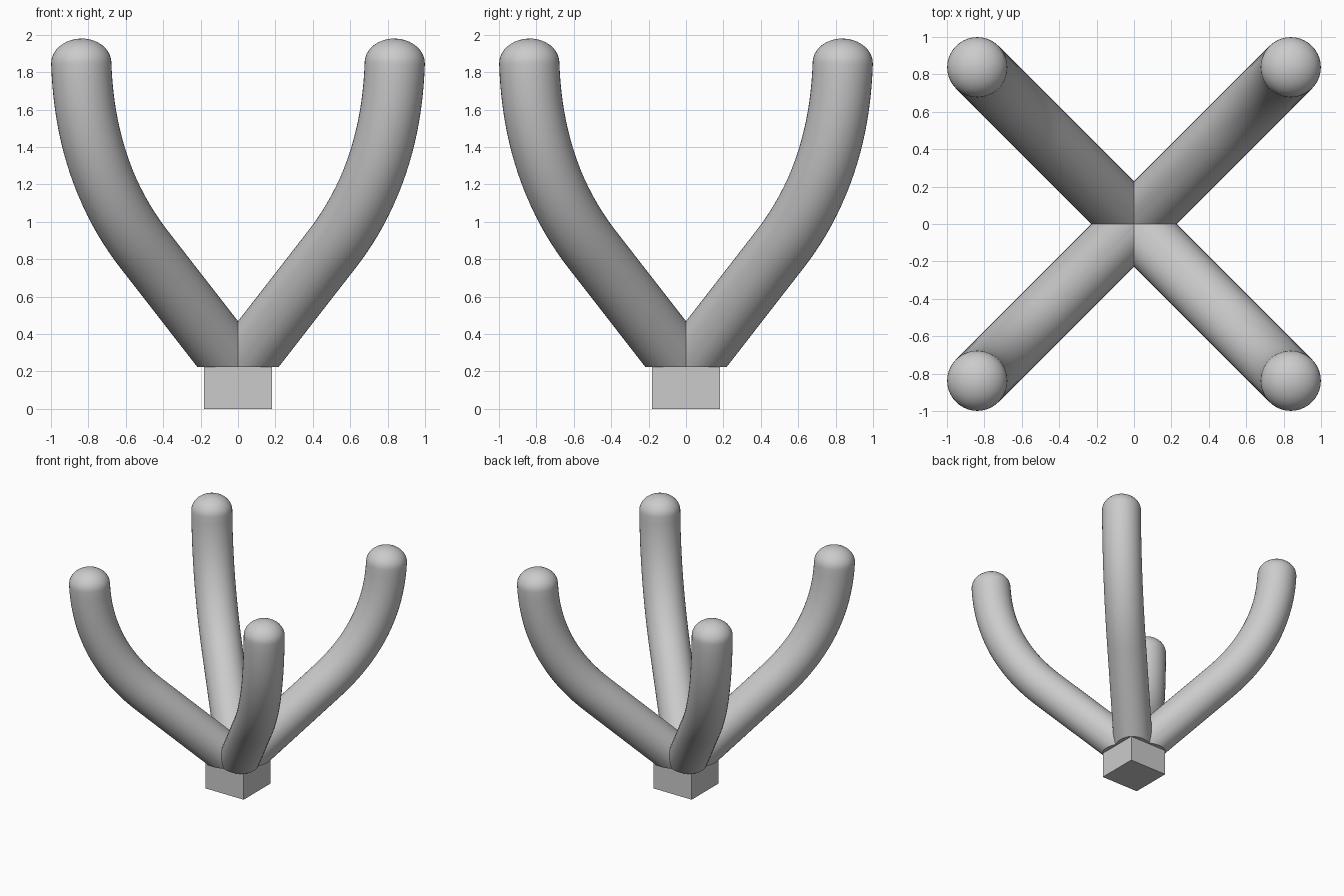
import bpy, bmesh
from math import sin, cos, pi
from mathutils import Vector

if "Cube" in bpy.data.objects:
    bpy.data.objects.remove(bpy.data.objects["Cube"])

R, SEG, BASE_Z = 0.161, 40, 0.225


def diag(x, z):
    """Point on the vertical diagonal plane x = y."""
    return Vector((x, x, z))


# Arm centre line: straight root, then a bend up to near vertical
A, C, B = diag(0.50, 0.85), diag(0.82, 1.26), diag(0.838, 1.85)
path = [diag(-0.35, -0.2438)]
path += [A * (1 - t) ** 2 + C * 2 * t * (1 - t) + B * t * t
         for t in [i / 20 for i in range(21)]]
tangents = [(A - path[0]).normalized()]
tangents += [((C - A) * (1 - t) + (B - C) * t).normalized()
             for t in [i / 20 for i in range(21)]]
rings = [(p, d, R) for p, d in zip(path, tangents)]

# Rounded tip
tip_dir = tangents[-1]
for i in range(1, 10):
    a = i / 10 * pi / 2
    rings.append((B + tip_dir * 0.13 * sin(a), tip_dir, R * cos(a)))

# One arm as a lofted tube
bm = bmesh.new()
side = Vector((1, -1, 0)).normalized()
loops = []
for p, d, r in rings:
    up = d.cross(side)
    loops.append([bm.verts.new(p + (side * cos(k * 2 * pi / SEG) + up * sin(k * 2 * pi / SEG)) * r)
                  for k in range(SEG)])
tip = bm.verts.new(B + tip_dir * 0.13)
for k in range(SEG):
    n = (k + 1) % SEG
    for lo, hi in zip(loops, loops[1:]):
        bm.faces.new((lo[k], lo[n], hi[n], hi[k]))
    bm.faces.new((loops[-1][k], loops[-1][n], tip))


def cut(co, normal):
    geom = bm.verts[:] + bm.edges[:] + bm.faces[:]
    res = bmesh.ops.bisect_plane(bm, geom=geom, plane_co=co, plane_no=normal, clear_inner=True)
    return [e for e in res["geom_cut"] if isinstance(e, bmesh.types.BMEdge)]


# Flat underside, then trim to one quadrant so the arms meet in clean valleys
bmesh.ops.edgeloop_fill(bm, edges=cut((0, 0, BASE_Z), (0, 0, 1)))
cut((0, 0, 0), (1, 0, 0))
cut((0, 0, 0), (0, 1, 0))
bmesh.ops.recalc_face_normals(bm, faces=bm.faces[:])
mesh = bpy.data.meshes.new("arms")
bm.to_mesh(mesh)
bm.free()
arms = bpy.data.objects.new("arms", mesh)
bpy.context.collection.objects.link(arms)

# Mirror to four arms
mirror = arms.modifiers.new("mirror", 'MIRROR')
mirror.use_axis = (True, True, False)
bpy.context.view_layer.objects.active = arms
arms.select_set(True)
bpy.ops.object.modifier_apply(modifier=mirror.name)
bpy.ops.object.shade_smooth_by_angle(angle=0.6)

# Square base block
bpy.ops.mesh.primitive_cube_add(size=1, location=(0, 0, BASE_Z / 2))
base = bpy.context.object
base.name = "base_block"
base.scale = (0.366, 0.366, BASE_Z)
